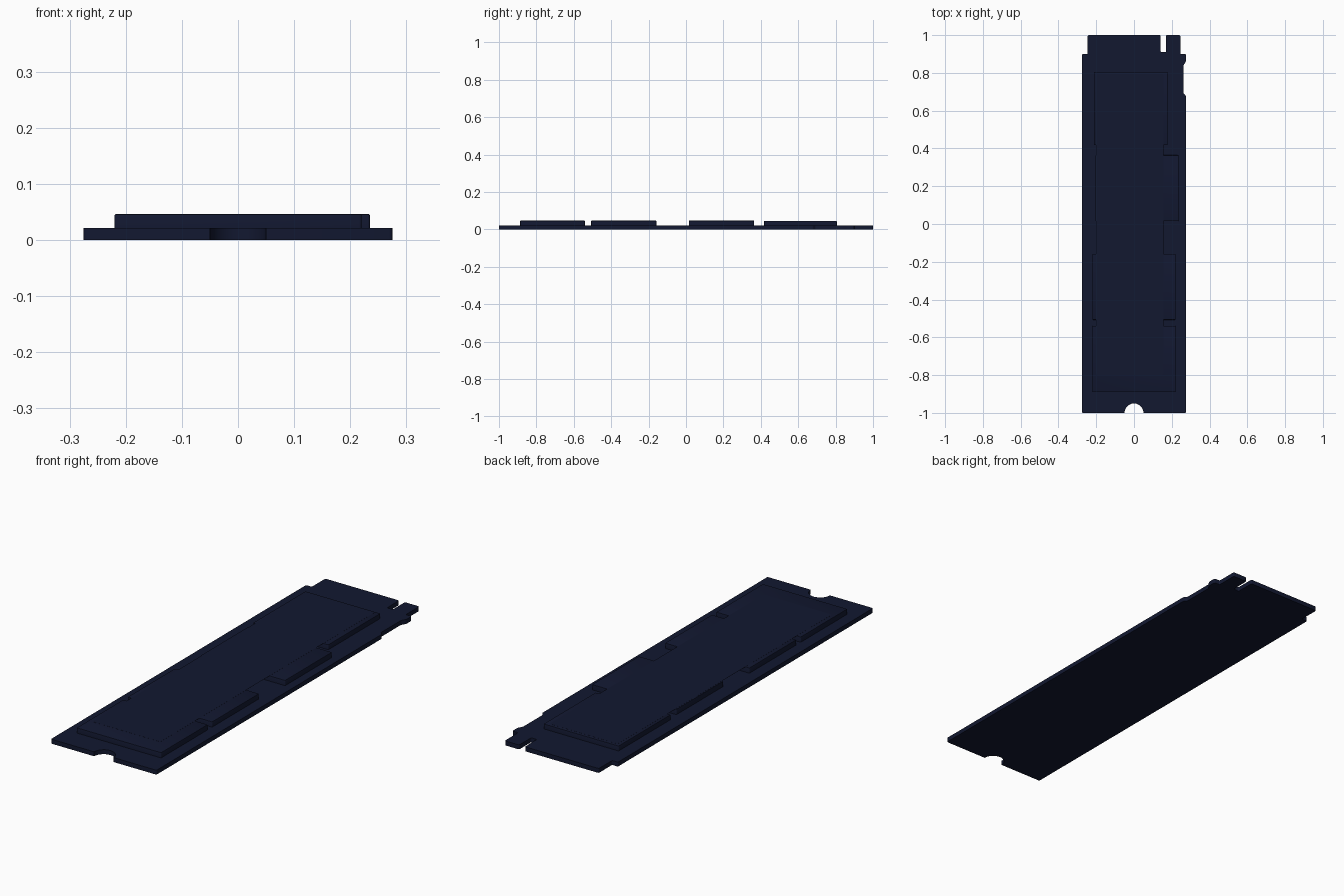
import bpy, bmesh, math

if "Cube" in bpy.data.objects:
    bpy.data.objects.remove(bpy.data.objects["Cube"])

mat = bpy.data.materials.new("dark_navy")
mat.diffuse_color = (0.006, 0.009, 0.03, 1)
mat.use_nodes = True
mat.node_tree.nodes["Principled BSDF"].inputs["Base Color"].default_value = mat.diffuse_color


def slab(name, corners, z0, z1, radius=0.0, seg=3, arc=(), rim=0.0):
    """Extrude an outline upward; corners get rounded, arc points stay as they are."""
    bm = bmesh.new()
    rounded = [bm.verts.new((x, y, z0)) for x, y in corners]
    plain = [bm.verts.new((x, y, z0)) for x, y in arc]
    bm.faces.new(rounded + plain)
    if radius:
        bmesh.ops.bevel(bm, geom=rounded, offset=radius, segments=seg,
                        profile=0.5, affect='VERTICES')
    if z1 > z0:
        ext = bmesh.ops.extrude_face_region(bm, geom=bm.faces[:])["geom"]
        top = [g for g in ext if isinstance(g, bmesh.types.BMVert)]
        bmesh.ops.translate(bm, verts=top, vec=(0, 0, z1 - z0))
        if rim:
            edges = [e for e in bm.edges if all(v in top for v in e.verts)]
            bmesh.ops.bevel(bm, geom=edges, offset=rim, segments=2,
                            profile=0.5, affect='EDGES')
    bmesh.ops.recalc_face_normals(bm, faces=bm.faces[:])
    if z1 == z0 and list(bm.faces)[0].normal.z < 0:
        bmesh.ops.reverse_faces(bm, faces=bm.faces[:])
    me = bpy.data.meshes.new(name)
    bm.to_mesh(me)
    bm.free()
    me.materials.append(mat)
    ob = bpy.data.objects.new(name, me)
    bpy.context.collection.objects.link(ob)
    bpy.context.view_layer.objects.active = ob
    ob.select_set(True)
    bpy.ops.object.shade_smooth_by_angle(angle=math.radians(35))
    ob.select_set(False)
    return ob


def rect(x0, x1, y0, y1):
    return [(x0, y0), (x1, y0), (x1, y1), (x0, y1)]


# Circuit board: keyed connector end, side relief, half-round screw notch
outline = [(0.275, -1), (0.275, 0.68), (0.262, 0.69), (0.262, 0.84),
           (0.275, 0.86), (0.275, 0.9), (0.245, 0.9), (0.245, 1),
           (0.17, 1), (0.17, 0.91), (0.14, 0.91), (0.14, 1),
           (-0.245, 1), (-0.245, 0.9), (-0.275, 0.9), (-0.275, -1)]
notch = [(-0.05 * math.cos(a), -1 + 0.05 * math.sin(a))
         for a in (math.pi * i / 20 for i in range(21))]
slab("circuit_board", outline, 0, 0.021, radius=0.006, arc=notch)

# Memory chips and the controller
chips = {
    "memory_chip_1": (-0.22, 0.22, -0.887, -0.54),
    "memory_chip_2": (-0.22, 0.22, -0.507, -0.158),
    "memory_chip_3": (-0.205, 0.235, 0.015, 0.364),
}
for name, r in chips.items():
    slab(name, rect(*r), 0.02, 0.046, radius=0.004, rim=0.002)
slab("controller_chip", rect(-0.213, 0.178, 0.418, 0.806), 0.02, 0.0445,
     radius=0.004, rim=0.002)

# Thin sticker lying across the chips
slab("label", rect(-0.2, 0.155, -0.8, 0.795), 0.0463, 0.0467, radius=0.008)
